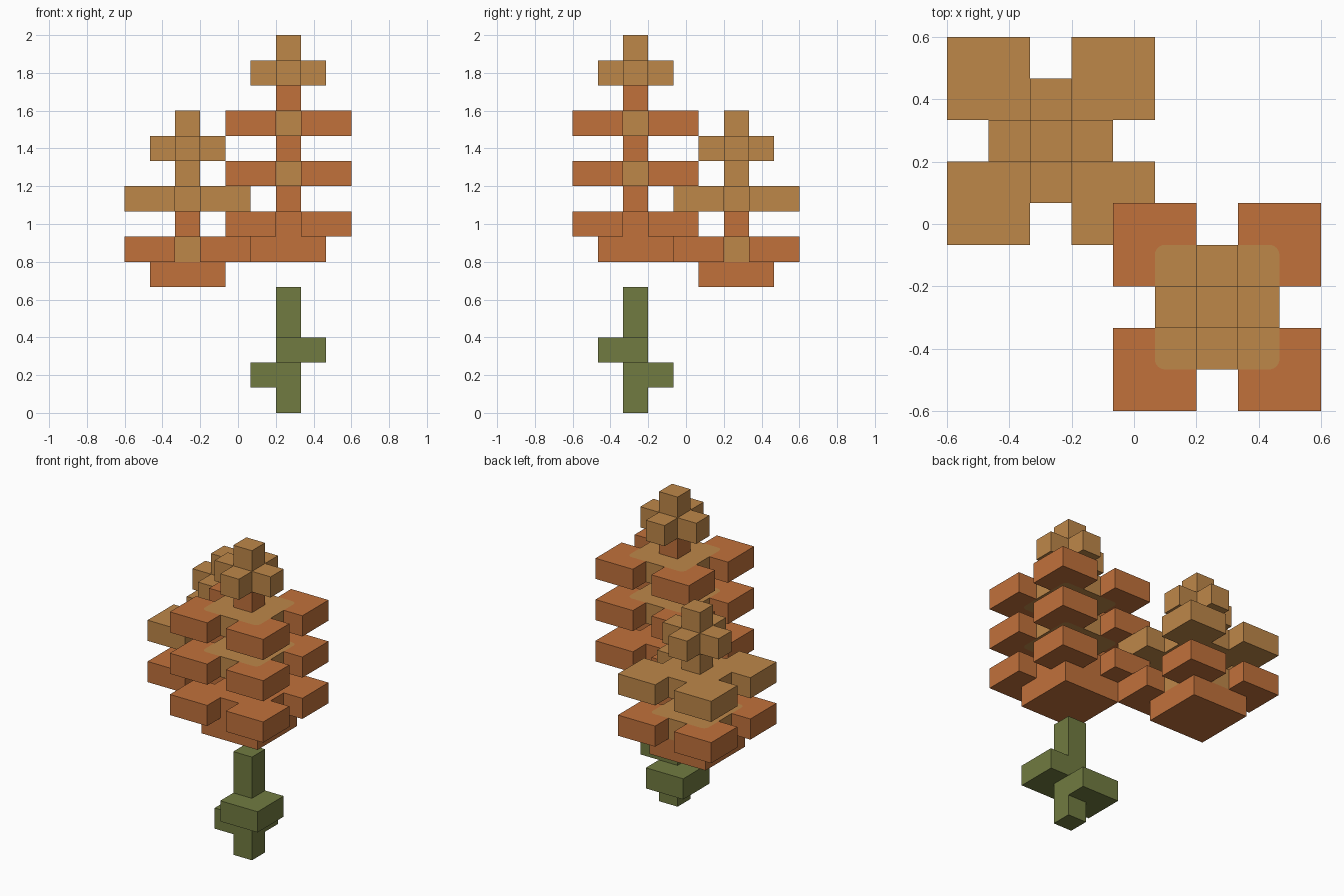
import bpy, bmesh
from math import sin, cos, pi
from mathutils import Matrix, Vector

if "Cube" in bpy.data.objects:
    bpy.data.objects.remove(bpy.data.objects["Cube"])

U = 2 / 15  # size of one block


def material(name, srgb):
    color = [(c / 255 / 1.055 + 0.052) ** 2.4 for c in srgb] + [1]
    mat = bpy.data.materials.new(name)
    mat.use_nodes = True
    mat.diffuse_color = color
    mat.node_tree.nodes["Principled BSDF"].inputs["Base Color"].default_value = color
    return mat


orange = material("orange", (193, 113, 59))
tan = material("tan", (190, 135, 73))
green = material("green", (113, 123, 65))


def slab(name, faces, center, level, height, mats):
    """Flat plan of (points, material index) faces, thickened upwards."""
    bm = bmesh.new()
    for points, index in faces:
        face = bm.faces.new([bm.verts.new((p[0], p[1], 0)) for p in points])
        face.material_index = index
    bmesh.ops.remove_doubles(bm, verts=bm.verts, dist=0.001)
    bmesh.ops.scale(bm, vec=(U, U, 1), verts=bm.verts)
    mesh = bpy.data.meshes.new(name)
    bm.to_mesh(mesh)
    bm.free()
    for mat in mats:
        mesh.materials.append(mat)
    obj = bpy.data.objects.new(name, mesh)
    obj.location = (center[0] * U, center[1] * U, level * U)
    bpy.context.collection.objects.link(obj)
    mod = obj.modifiers.new("thickness", 'SOLIDIFY')
    mod.thickness = height * U
    mod.offset = 1
    return obj


def square(x, y):
    h = 0.5
    return [(x - h, y - h), (x + h, y - h), (x + h, y + h), (x - h, y + h)], 0


def blocks(name, cells, center, level, mat, height=1):
    slab(name, [square(*c) for c in cells], center, level, height, [mat])


def petal_ring(name, center, level, petal_mat, core_mat):
    """Rounded square core with a square petal wrapped round each corner."""
    r = 0.25
    arc = [Vector((1.5 - r + r * cos(i * pi / 12), 1.5 - r + r * sin(i * pi / 12)))
           for i in range(7)]
    inner = [Vector((1.5, 0.5))] + arc + [Vector((0.5, 1.5))]
    outer = [Vector(p) for p in ((2.5, 0.5), (2.5, 2.5), (0.5, 2.5))]
    core, faces = [], []
    for k in range(4):
        turn = Matrix.Rotation(k * pi / 2, 2)
        core += [turn @ p for p in inner]
        faces.append(([turn @ p for p in outer + inner[::-1]], 0))
    faces.append((core, 1))
    slab(name, faces, center, level, 1, [petal_mat, core_mat])


POST = [(0, 0)]
PLUS = [(0, 0), (1, 0), (-1, 0), (0, 1), (0, -1)]
BASE = [(x, y) for x in (-1, 0, 1) for y in (-1, 0, 1)]

# Green stem with two stepped leaves
tall, short = (2, -2), (-2, 2)
blocks("stem_foot", POST, tall, 0, green)
blocks("lower_leaf", [(x, y) for x in (-1, 0) for y in (0, 1)], tall, 1, green)
blocks("upper_leaf", [(x, y) for x in (0, 1) for y in (-1, 0)], tall, 2, green)
blocks("stem_top", POST, tall, 3, green, 2)

# Tall flower spike
blocks("tall_base", BASE, tall, 6, orange)
for level, core in ((7, orange), (9, tan), (11, tan)):
    petal_ring("tall_petals", tall, level, orange, core)
    blocks("tall_spine", POST, tall, level + 1, orange)
blocks("tall_bud", PLUS, tall, 13, tan)
blocks("tall_tip", POST, tall, 14, tan)

# Short flower spike
blocks("short_base", BASE, short, 5, orange)
for level, petal in ((6, orange), (8, tan)):
    petal_ring("short_petals", short, level, petal, tan)
    blocks("short_spine", POST, short, level + 1, petal)
blocks("short_bud", PLUS, short, 10, tan)
blocks("short_tip", POST, short, 11, tan)
